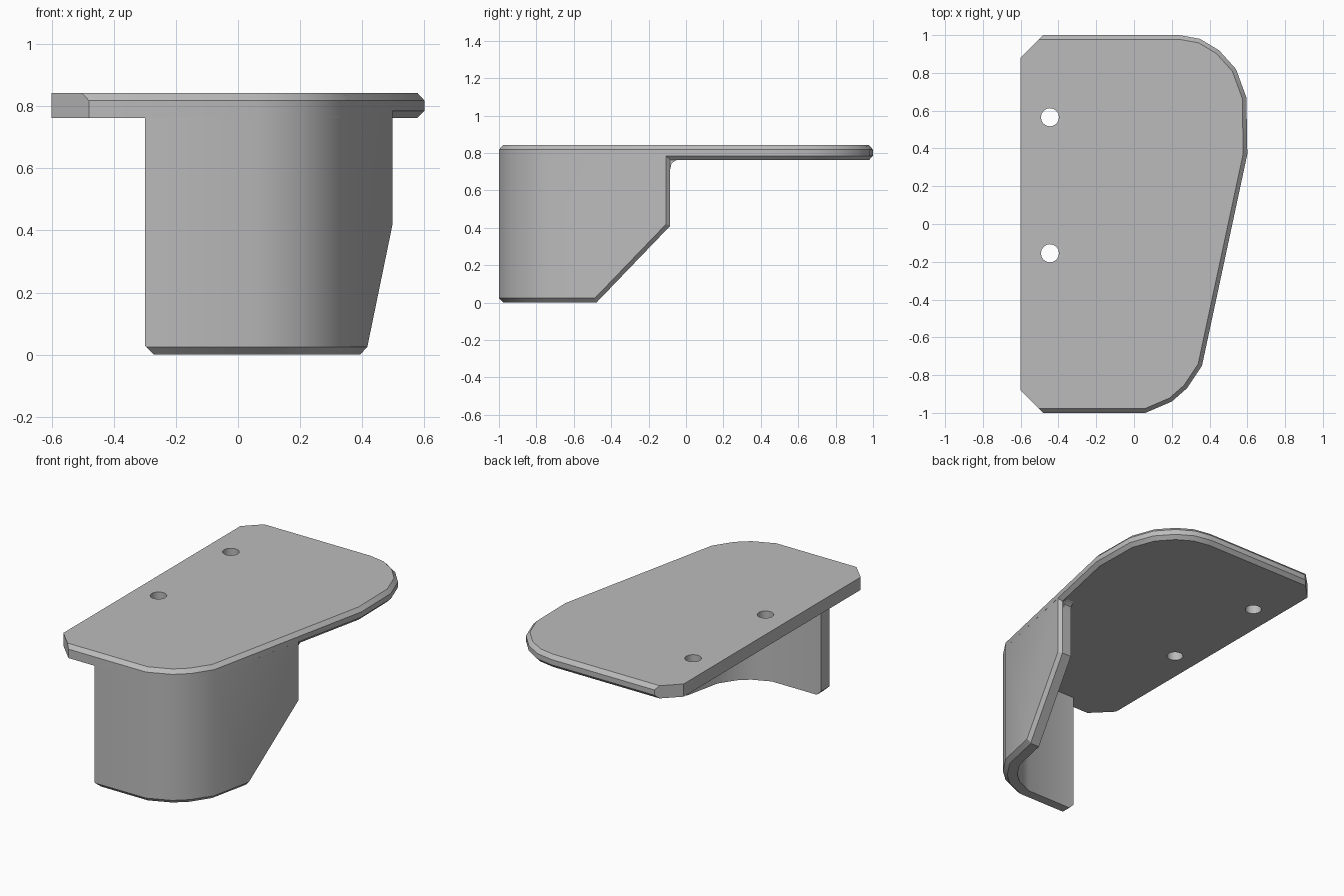
import bpy, bmesh
from mathutils import Vector

cube = bpy.data.objects.get("Cube")
if cube:
    bpy.data.objects.remove(cube, do_unlink=True)

GREY = (0.5, 0.5, 0.5, 1)
mat = bpy.data.materials.new("plain grey")
mat.use_nodes = True
mat.diffuse_color = GREY
mat.node_tree.nodes["Principled BSDF"].inputs["Base Color"].default_value = GREY


def inset(points, dists):
    """Move each edge of a counter-clockwise outline inward by its own distance."""
    pts = [Vector(p) for p in points]
    lines = []
    for i, p in enumerate(pts):
        d = (pts[(i + 1) % len(pts)] - p).normalized()
        n = Vector((-d.y, d.x))
        lines.append((n, n.dot(p) + dists[i]))
    result = []
    for i in range(len(pts)):
        (a, c), (b, e) = lines[i - 1], lines[i]
        det = a.x * b.y - a.y * b.x
        result.append(((c * b.y - e * a.y) / det, (a.x * e - b.x * c) / det))
    return result


def loft(layers):
    """Solid through stacked outlines, each given as (outline, z)."""
    bm = bmesh.new()
    rings = [[bm.verts.new((x, y, z)) for x, y in pts] for pts, z in layers]
    for low, high in zip(rings, rings[1:]):
        for i in range(len(low)):
            j = (i + 1) % len(low)
            bm.faces.new((low[i], low[j], high[j], high[i]))
    bm.faces.new(rings[0][::-1])
    bm.faces.new(rings[-1])
    return bm


def chop(bm, point, normal):
    """Cut away everything beyond a plane and cap the cut."""
    geom = bm.verts[:] + bm.edges[:] + bm.faces[:]
    cut = bmesh.ops.bisect_plane(bm, geom=geom, plane_co=point, plane_no=normal,
                                 clear_outer=True)["geom_cut"]
    edges = [e for e in cut if isinstance(e, bmesh.types.BMEdge)]
    if edges:
        bmesh.ops.edgeloop_fill(bm, edges=edges)


def finish(bm, name):
    bmesh.ops.remove_doubles(bm, verts=bm.verts, dist=0.0005)
    bmesh.ops.recalc_face_normals(bm, faces=bm.faces)
    mesh = bpy.data.meshes.new(name)
    bm.to_mesh(mesh)
    bm.free()
    mesh.materials.append(mat)
    obj = bpy.data.objects.new(name, mesh)
    bpy.context.collection.objects.link(obj)
    return obj


def smooth(obj):
    bpy.ops.object.select_all(action='DESELECT')
    obj.select_set(True)
    bpy.context.view_layer.objects.active = obj
    bpy.ops.object.shade_smooth_by_angle(angle=0.52)


# Shared rounded front corner
corner = [(0.06, -1), (0.2, -0.94), (0.28, -0.87), (0.36, -0.75)]

# Mounting plate with chamfered rim; the straight side and clipped corners stay square
outline = [(-0.48, -1)] + corner + [
    (0.6, 0.37), (0.595, 0.67), (0.54, 0.82), (0.45, 0.92), (0.35, 0.98),
    (0.24, 1), (-0.48, 1), (-0.6, 0.88), (-0.6, -0.88)]
count = len(outline)
top_rim = [0.022 if i < count - 3 else 0 for i in range(count)]
low_rim = [d if i > 3 else 0 for i, d in enumerate(top_rim)]
plate = finish(loft([(inset(outline, low_rim), 0.762), (outline, 0.785),
                     (outline, 0.818), (inset(outline, top_rim), 0.842)]),
               "mounting_plate")

# Two screw holes
for y in (-0.155, 0.565):
    bpy.ops.mesh.primitive_cylinder_add(vertices=16, radius=0.048, depth=0.4,
                                        location=(-0.445, y, 0.8))
    cutter = bpy.context.object
    cutter.name = "hole_cutter"
    cutter.hide_render = True
    mod = plate.modifiers.new("hole", 'BOOLEAN')
    mod.operation = 'DIFFERENCE'
    mod.solver = 'EXACT'
    mod.object = cutter
    bpy.context.view_layer.objects.active = plate
    bpy.ops.object.modifier_apply(modifier=mod.name)
    bpy.data.objects.remove(cutter, do_unlink=True)
smooth(plate)

# Curved wall hanging from the rim
THICK, END_Y = 0.085, -0.085
path = [(-0.3, -1)] + corner + [(0.502, END_Y)]
edges = len(path) - 1
closed = path + [(-0.3, END_Y)]
inner = inset(closed, [THICK] * edges + [0, 0])[:-1]
foot = inset(closed, [0.025] * edges + [0, 0])[:-1]
back = inner[::-1]
bm = loft([(foot + back, 0), (path + back, 0.025), (path + back, 0.805)])
side = Vector((0.978, -0.21, 0))
slant = Vector((0, 0.721, -0.693))
edge = Vector((0.502, END_Y, 0.41))
chop(bm, edge, slant)                                       # sloped lower end
for n in (Vector((0, 1, 0)), slant):                        # chamfered outer edges
    normal = (side + n).normalized()
    chop(bm, edge - normal * 0.017, normal)
chop(bm, (-0.285, -1, 0.015), (-1, 0, -1))                  # clipped foot corner
smooth(finish(bm, "curved_wall"))

# Small fillet where the wall end meets the plate
profile = [(-0.12, 0.71), (END_Y, 0.71), (-0.078, 0.742), (-0.06, 0.758),
           (-0.03, 0.768), (-0.03, 0.79), (-0.12, 0.79)]
bm = bmesh.new()
rings = [[bm.verts.new((0.52 + y * 0.214 - d, y, z)) for y, z in profile]
         for d in (0.03, THICK)]
for i in range(len(profile)):
    j = (i + 1) % len(profile)
    bm.faces.new((rings[0][i], rings[0][j], rings[1][j], rings[1][i]))
for ring in rings:
    bm.faces.new(ring)
smooth(finish(bm, "wall_fillet"))
